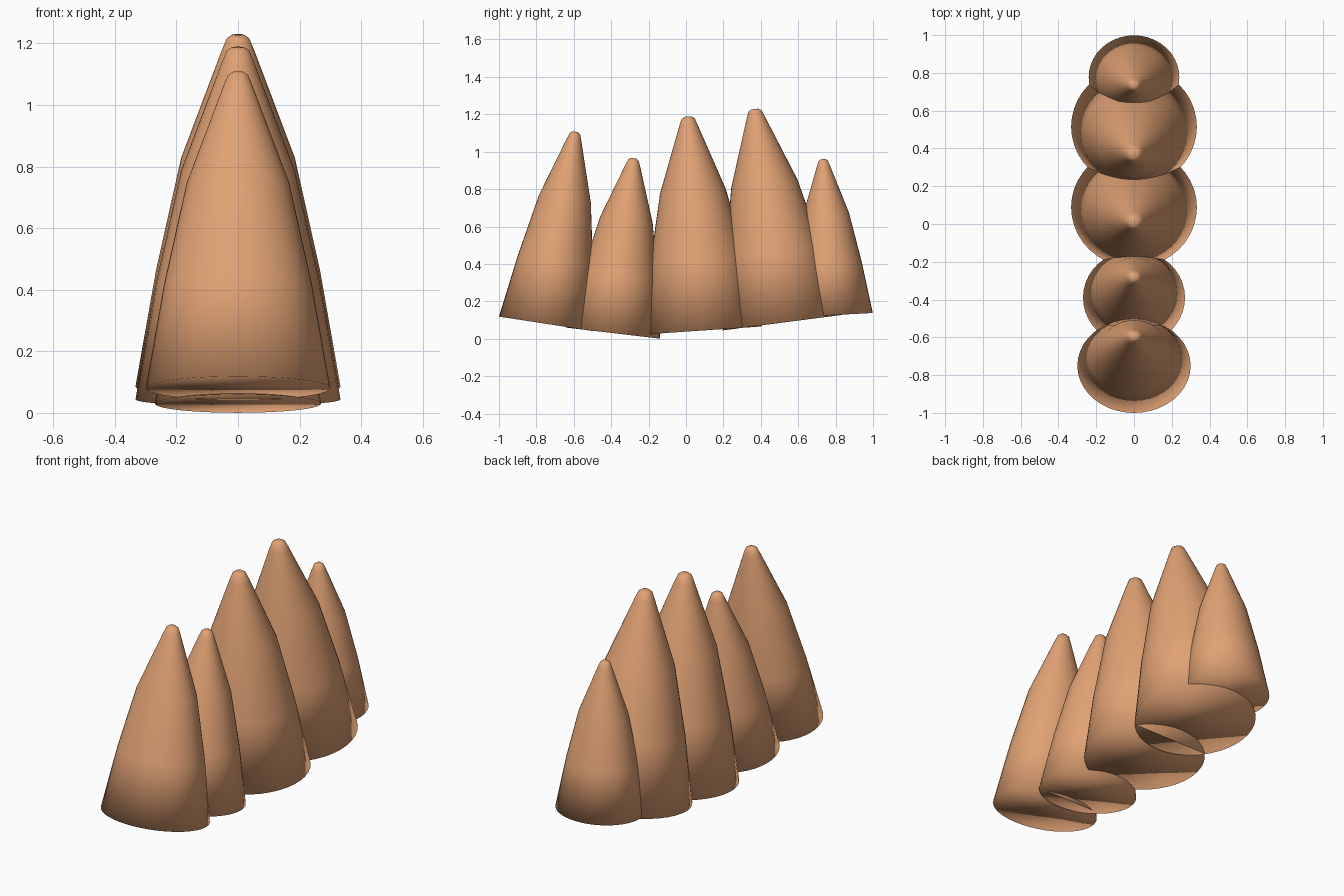
import bpy
import bmesh
import math
from mathutils import Matrix

if "Cube" in bpy.data.objects:
    bpy.data.objects.remove(bpy.data.objects["Cube"], do_unlink=True)

# Single clay colour
clay = bpy.data.materials.new("warm_clay")
clay.use_nodes = True
COLOUR = (0.75, 0.36, 0.175, 1)
clay.diffuse_color = COLOUR
clay.node_tree.nodes["Principled BSDF"].inputs["Base Color"].default_value = COLOUR

# Spike outline as (height, radius), both relative to the base size
PROFILE = [(0, 1), (0.33, 0.80), (0.65, 0.555), (0.955, 0.16), (0.99, 0.11), (1, 0.06)]
SEGMENTS = 40


def spike(name, base_y, base_z, tip_y, tip_z, radius_x, radius_y):
    """Closed, blunt-tipped cone leaning from its base centre to its tip."""
    bm = bmesh.new()
    dy, dz = tip_y - base_y, tip_z - base_z
    height = math.hypot(dy, dz)
    rings = []
    for h, r in PROFILE:
        angles = [math.tau * i / SEGMENTS for i in range(SEGMENTS)]
        rings.append([bm.verts.new((math.cos(a) * r * radius_x,
                                    math.sin(a) * r * radius_y,
                                    h * height)) for a in angles])
    for low, high in zip(rings, rings[1:]):
        for i in range(SEGMENTS):
            j = (i + 1) % SEGMENTS
            bm.faces.new((low[i], low[j], high[j], high[i]))
    # Flat base and tip, softly shaded into the sides
    bm.faces.new(rings[0][::-1])
    bm.faces.new(rings[-1])
    for face in bm.faces:
        face.smooth = True
    lean = Matrix.Rotation(math.atan2(-dy, dz), 4, "X")
    bm.transform(Matrix.Translation((0, base_y, base_z)) @ lean)
    mesh = bpy.data.meshes.new(name)
    bm.to_mesh(mesh)
    bm.free()
    mesh.materials.append(clay)
    obj = bpy.data.objects.new(name, mesh)
    bpy.context.collection.objects.link(obj)


# Row of five overlapping spikes, front to back
spike("front_spike", -0.75, 0.08, -0.592, 1.107, 0.30, 0.253)
spike("second_spike", -0.39, 0.03, -0.28, 0.965, 0.27, 0.254)
spike("middle_spike", 0.088, 0.044, 0.01, 1.188, 0.333, 0.318)
spike("tall_spike", 0.515, 0.086, 0.367, 1.228, 0.333, 0.322)
spike("back_spike", 0.777, 0.126, 0.733, 0.96, 0.24, 0.222)
